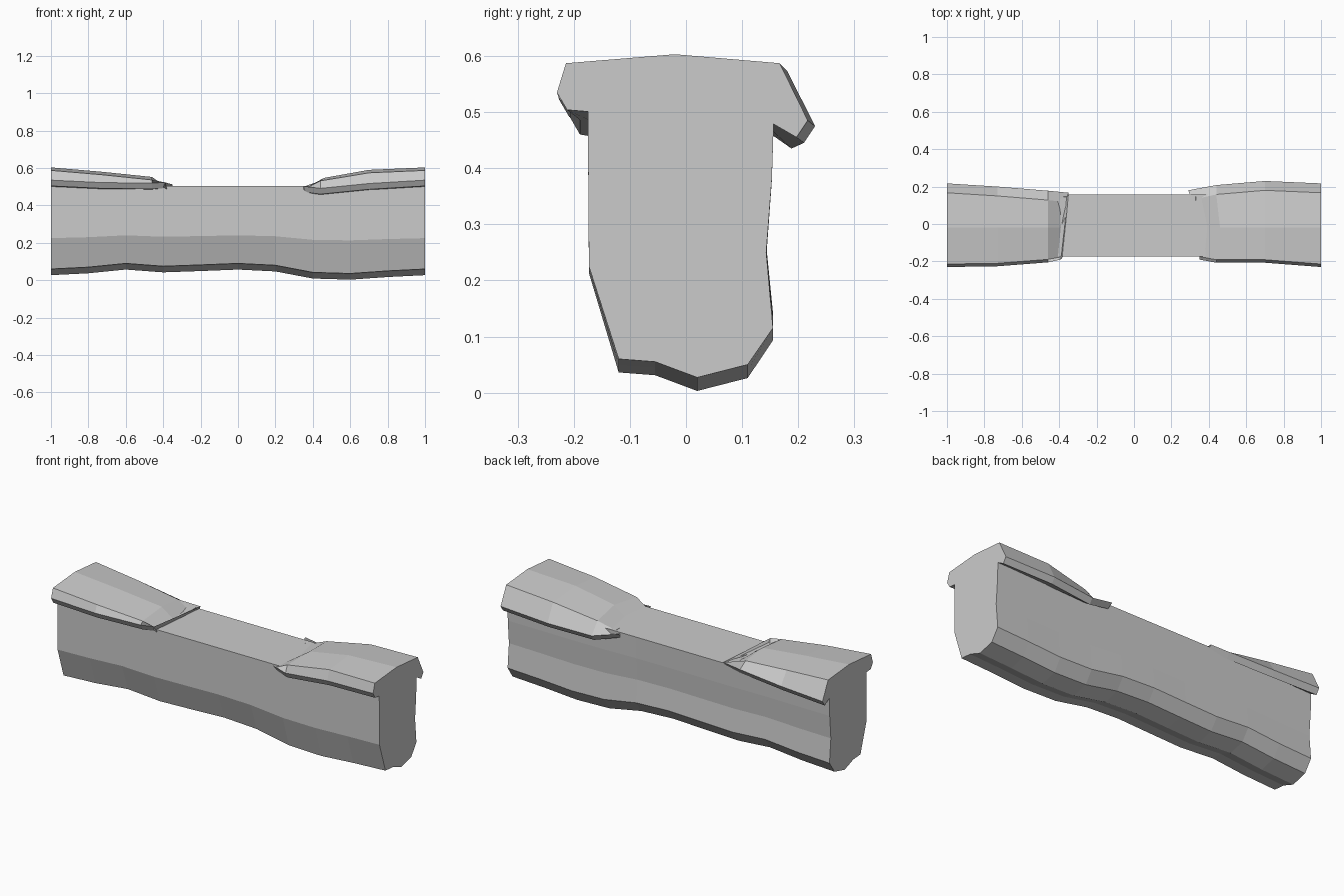
import bpy, bmesh

if "Cube" in bpy.data.objects:
    bpy.data.objects.remove(bpy.data.objects["Cube"])


def loft(name, rings):
    """Skin a list of equal-length rings and close both ends."""
    bm = bmesh.new()
    vs = [[bm.verts.new(p) for p in ring] for ring in rings]
    n = len(vs[0])
    for a, b in zip(vs, vs[1:]):
        for i in range(n):
            j = (i + 1) % n
            bm.faces.new((a[i], a[j], b[j], b[i]))
    bm.faces.new(vs[0])
    bm.faces.new(vs[-1])
    bmesh.ops.recalc_face_normals(bm, faces=bm.faces)
    me = bpy.data.meshes.new(name)
    bm.to_mesh(me)
    bm.free()
    ob = bpy.data.objects.new(name, me)
    bpy.context.collection.objects.link(ob)
    return ob


# Beam: one y/z profile; lower points follow a wavy underside along x
profile = [(-.175, .503), (-.173, .225), (-.12, .06), (-.055, .055), (.02, .027),
           (.11, .05), (.155, .115), (.143, .25), (.153, .38), (.157, .503)]
wave = [0, .01, .03, .015, .022, .03, .02, -.018, -.024, -.01, 0]
follow = [0, .5, 1, 1, 1, 1, .9, .4, .1, 0]
loft("beam", [[(-1 + .2 * k, y, z + f * w) for (y, z), f in zip(profile, follow)]
              for k, w in enumerate(wave)])


def cap_ring(x, yf, yb, top, lipf, lipb, slant=(0,) * 9):
    """Overhanging cap section; slant shifts each point along x for a ragged tip."""
    pts = [(-.165, lipf), (yf + .018, lipf + .004), (yf, lipf + .035),
           (yf + .016, top - .016), (-.02, top), (yb - .05, top - .016),
           (yb, lipb + .03), (yb - .02, lipb), (.145, lipb + .03)]
    return [(x + s, y, z) for (y, z), s in zip(pts, slant)]


# Right cap: front y, back y, top, front lip, back lip at each station
loft("right_cap", [
    cap_ring(.36, -.19, .18, .502, .468, .475, (0, 0, -.01, -.01, .03, -.05, -.07, -.06, -.03)),
    cap_ring(.44, -.207, .208, .547, .456, .435, (0, 0, 0, 0, .02, 0, 0, 0, 0)),
    cap_ring(.70, -.207, .23, .590, .482, .445),
    cap_ring(1.0, -.23, .217, .603, .5, .455)])

# Left cap
loft("left_cap", [
    cap_ring(-1.0, -.23, .217, .603, .5, .455),
    cap_ring(-.73, -.226, .2, .58, .487, .462),
    cap_ring(-.46, -.205, .178, .552, .484, .475),
    cap_ring(-.39, -.19, .167, .502, .488, .482, (0, 0, 0, .01, .0, .02, .04, .04, .03))])
